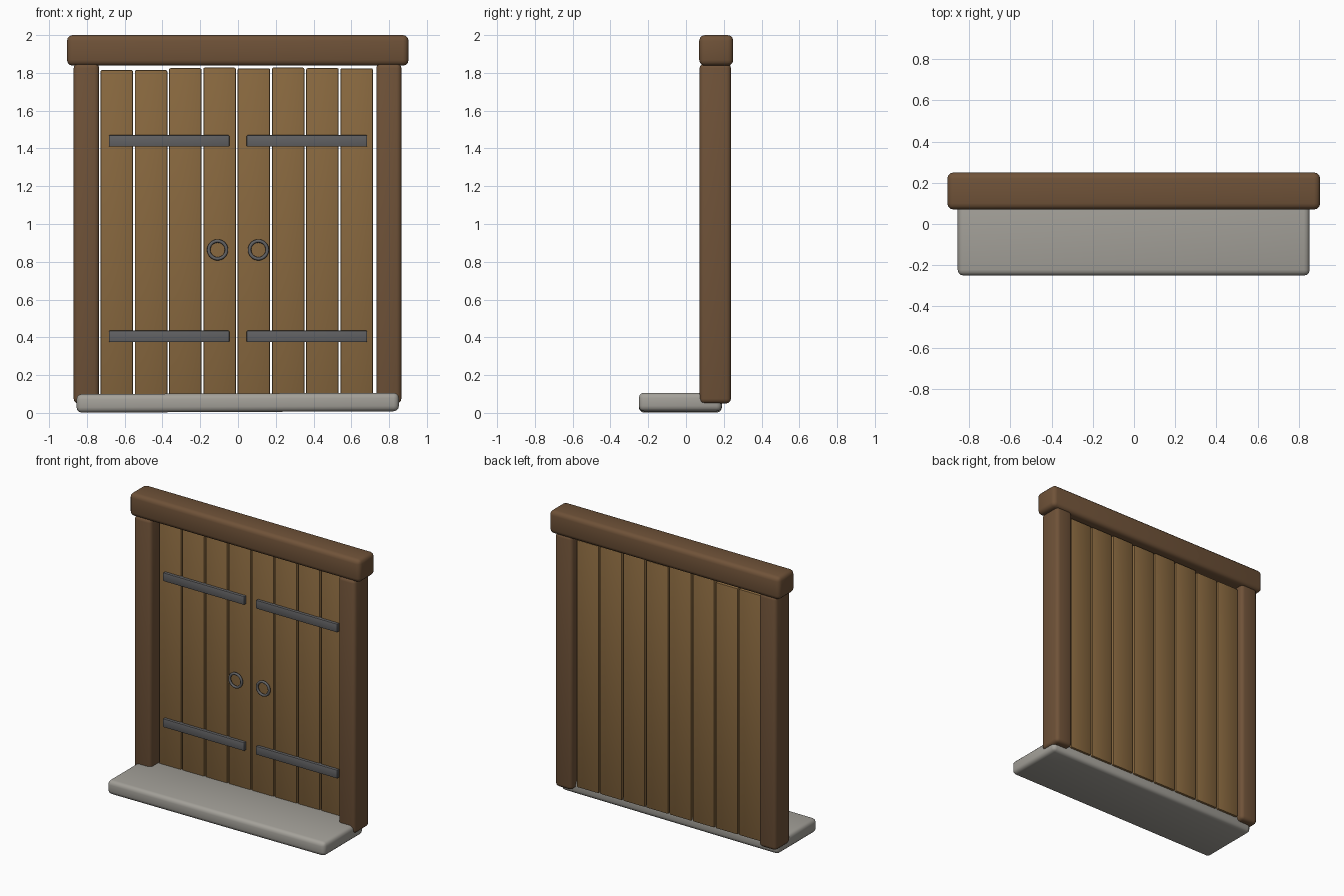
import bpy, math

if "Cube" in bpy.data.objects:
    bpy.data.objects.remove(bpy.data.objects["Cube"])


def material(name, rgb):
    m = bpy.data.materials.new(name)
    m.diffuse_color = (*rgb, 1)
    m.use_nodes = True
    m.node_tree.nodes["Principled BSDF"].inputs["Base Color"].default_value = m.diffuse_color
    return m


DARK_WOOD = material("dark_wood", (0.16, 0.085, 0.04))
PLANK_WOOD = material("plank_wood", (0.25, 0.14, 0.05))
IRON = material("iron", (0.12, 0.12, 0.125))
STONE = material("stone", (0.37, 0.355, 0.32))


def finish(obj, name, mat):
    obj.name = name
    obj.data.materials.append(mat)
    bpy.ops.object.shade_smooth_by_angle(angle=math.radians(40))
    return obj


def block(name, x, y, z, bevel, mat, segments=3):
    """Rounded box given its (min, max) range on each axis."""
    ranges = (x, y, z)
    bpy.ops.mesh.primitive_cube_add(size=1, location=[(a + b) / 2 for a, b in ranges])
    obj = bpy.context.object
    obj.scale = [b - a for a, b in ranges]
    bpy.ops.object.transform_apply(location=False, rotation=False, scale=True)
    mod = obj.modifiers.new("rounding", 'BEVEL')
    mod.width = bevel
    mod.segments = segments
    bpy.ops.object.modifier_apply(modifier=mod.name)
    return finish(obj, name, mat)


# Stone doorstep, slightly out of level
step = block("doorstep", (-0.855, 0.852), (-0.25, 0.19), (0.005, 0.103), 0.028, STONE)
step.rotation_euler.y = math.radians(-0.25)

# Frame: lintel and two posts
block("lintel", (-0.905, 0.903), (0.07, 0.25), (1.838, 2.0), 0.03, DARK_WOOD)
for side, x in (("left", (-0.87, -0.735)), ("right", (0.732, 0.865))):
    block(side + "_post", x, (0.072, 0.238), (0.05, 1.85), 0.025, DARK_WOOD)

# Door planks with uneven top ends
tops = (1.815, 1.815, 1.825, 1.828, 1.824, 1.828, 1.825, 1.824)
for i, top in enumerate(tops):
    x = -0.728 + i * 0.1815
    block(f"plank_{i + 1}", (x, x + 0.172), (0.155, 0.205), (0.07, top), 0.008, PLANK_WOOD, 2)

# Iron straps and ring handles on each leaf
for side, s in (("left", -1), ("right", 1)):
    for level, z in (("lower", 0.405), ("upper", 1.44)):
        x = sorted((s * 0.046, s * 0.683))
        block(f"{side}_{level}_strap", x, (0.135, 0.165), (z - 0.03, z + 0.03), 0.004, IRON, 2)
    bpy.ops.mesh.primitive_torus_add(
        major_radius=0.047, minor_radius=0.009, major_segments=32, minor_segments=10,
        location=(s * 0.108, 0.128, 0.863), rotation=(math.pi / 2, 0, 0))
    finish(bpy.context.object, side + "_ring_handle", IRON)
